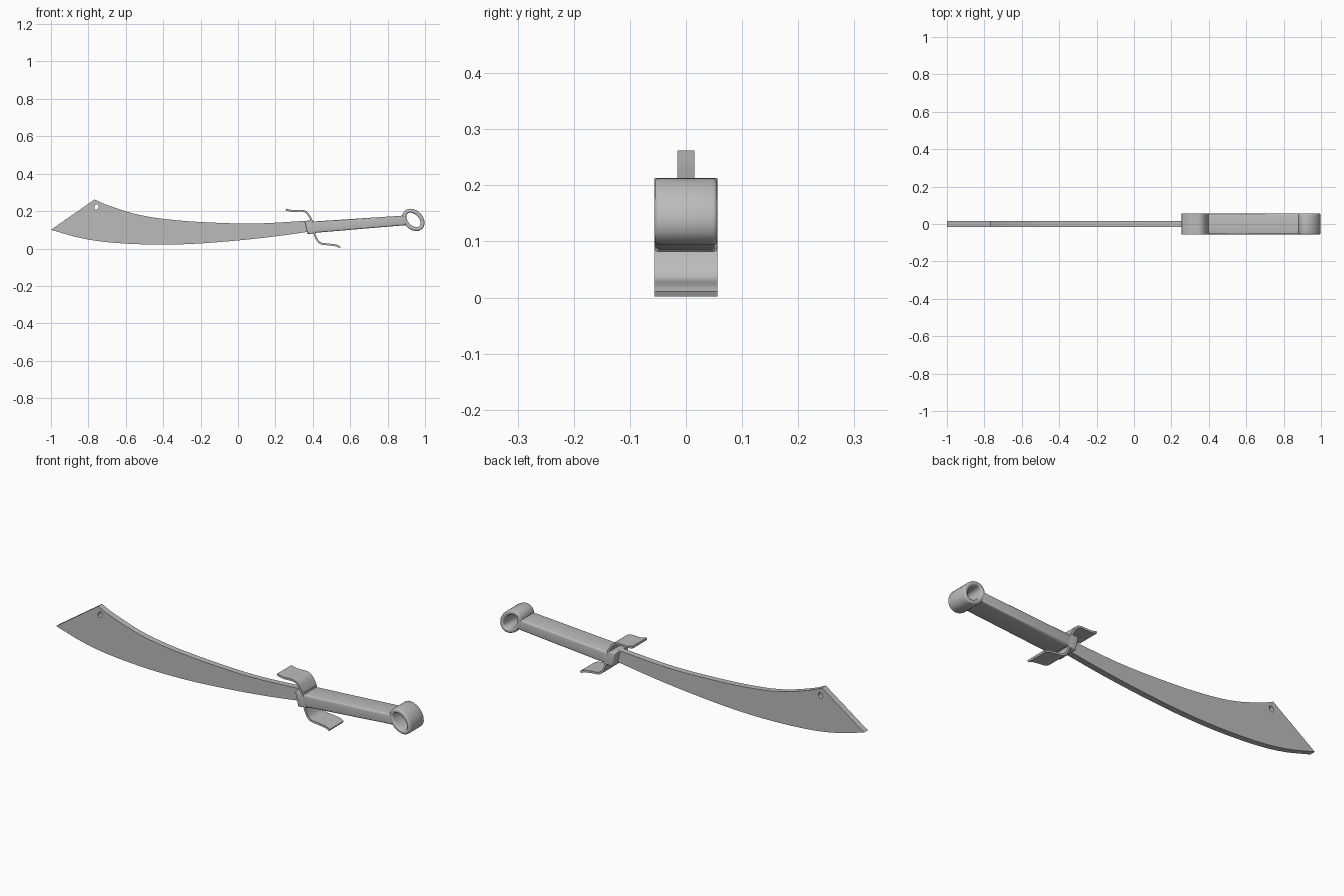
import bpy, bmesh, math
from mathutils import Vector

if "Cube" in bpy.data.objects:
    bpy.data.objects.remove(bpy.data.objects["Cube"])

steel = bpy.data.materials.new("grey_steel")
steel.use_nodes = True
GREY = (0.5, 0.5, 0.5, 1)
steel.diffuse_color = GREY
steel.node_tree.nodes["Principled BSDF"].inputs["Base Color"].default_value = GREY


def smooth_path(pts, steps=6):
    """Smooth open path through the given points."""
    p = [Vector(q) for q in pts]
    p = [2 * p[0] - p[1]] + p + [2 * p[-1] - p[-2]]
    out = []
    for a, b, c, d in zip(p, p[1:], p[2:], p[3:]):
        for i in range(steps):
            t = i / steps
            out.append(0.5 * (2 * b + (c - a) * t + (2 * a - 5 * b + 4 * c - d) * t * t
                              + (3 * b - a - 3 * c + d) * t ** 3))
    return out + [p[-2]]


def ellipse(cx, cz, long, short, tilt, n=32):
    """Tilted ellipse outline."""
    co, si = math.cos(tilt), math.sin(tilt)
    ring = [(long * math.cos(math.tau * i / n), short * math.sin(math.tau * i / n)) for i in range(n)]
    return [Vector((cx + u * co - v * si, cz + u * si + v * co)) for u, v in ring]


def slab(name, outlines, half, bevel=0.0):
    """Extrude a side outline, with optional holes, across the width."""
    curve = bpy.data.curves.new(name, 'CURVE')
    curve.dimensions = '2D'
    curve.fill_mode = 'BOTH'
    curve.extrude = half - bevel
    curve.bevel_depth = bevel
    curve.offset = -bevel
    curve.bevel_resolution = 2
    for line in outlines:
        s = curve.splines.new('POLY')
        s.points.add(len(line) - 1)
        for pt, q in zip(s.points, line):
            pt.co = (q[0], q[1], 0, 1)
        s.use_cyclic_u = True
    temp = bpy.data.objects.new(name, curve)
    bpy.context.collection.objects.link(temp)
    temp.rotation_euler.x = math.pi / 2
    bpy.context.view_layer.update()
    mesh = bpy.data.meshes.new_from_object(temp.evaluated_get(bpy.context.evaluated_depsgraph_get()))
    mesh.transform(temp.matrix_world)
    bpy.data.objects.remove(temp)
    bm = bmesh.new()
    bm.from_mesh(mesh)
    bmesh.ops.remove_doubles(bm, verts=bm.verts, dist=0.0002)
    bmesh.ops.recalc_face_normals(bm, faces=bm.faces)
    bm.to_mesh(mesh)
    bm.free()
    mesh.materials.clear()
    mesh.materials.append(steel)
    ob = bpy.data.objects.new(name, mesh)
    bpy.context.collection.objects.link(ob)
    bpy.ops.object.select_all(action='DESELECT')
    ob.select_set(True)
    bpy.context.view_layer.objects.active = ob
    bpy.ops.object.shade_smooth_by_angle(angle=math.radians(35))
    return ob


# Curved blade with a slanted tip and a small hole
spine = smooth_path([(-0.767, 0.262), (-0.69, 0.229), (-0.53, 0.18), (-0.34, 0.152),
                     (-0.1, 0.137), (0.11, 0.134), (0.38, 0.149)])
edge = smooth_path([(0.38, 0.09), (0.17, 0.061), (-0.045, 0.039), (-0.26, 0.024),
                    (-0.47, 0.021), (-0.69, 0.033), (-0.85, 0.058), (-1.0, 0.1)])
slab("blade", [spine + edge, ellipse(-0.757, 0.222, 0.015, 0.011, 1.2, 16)], 0.015)

# S-shaped ribbon guard
path = smooth_path([(0.256, 0.208), (0.29, 0.201), (0.355, 0.199), (0.386, 0.165), (0.4, 0.125),
                    (0.412, 0.07), (0.438, 0.03), (0.49, 0.021), (0.525, 0.016), (0.547, 0.006)])
left, right = [], []
for i, p in enumerate(path):
    d = (path[min(i + 1, len(path) - 1)] - path[max(i - 1, 0)]).normalized()
    n = Vector((-d.y, d.x)) * 0.005
    left.append(p + n)
    right.append(p - n)
slab("guard", [left + right[::-1]], 0.056)

# Collar and straight grip
slab("collar", [[(0.355, 0.147), (0.4, 0.151), (0.42, 0.083), (0.372, 0.077)]], 0.056, 0.006)
slab("grip", [[(0.385, 0.143), (0.9, 0.177), (0.9, 0.125), (0.4, 0.083)]], 0.056, 0.01)

# Tilted pommel ring
slab("pommel_ring", [ellipse(0.938, 0.153, 0.067, 0.051, -0.8),
                     ellipse(0.938, 0.153, 0.046, 0.029, -0.8)], 0.056, 0.008)
